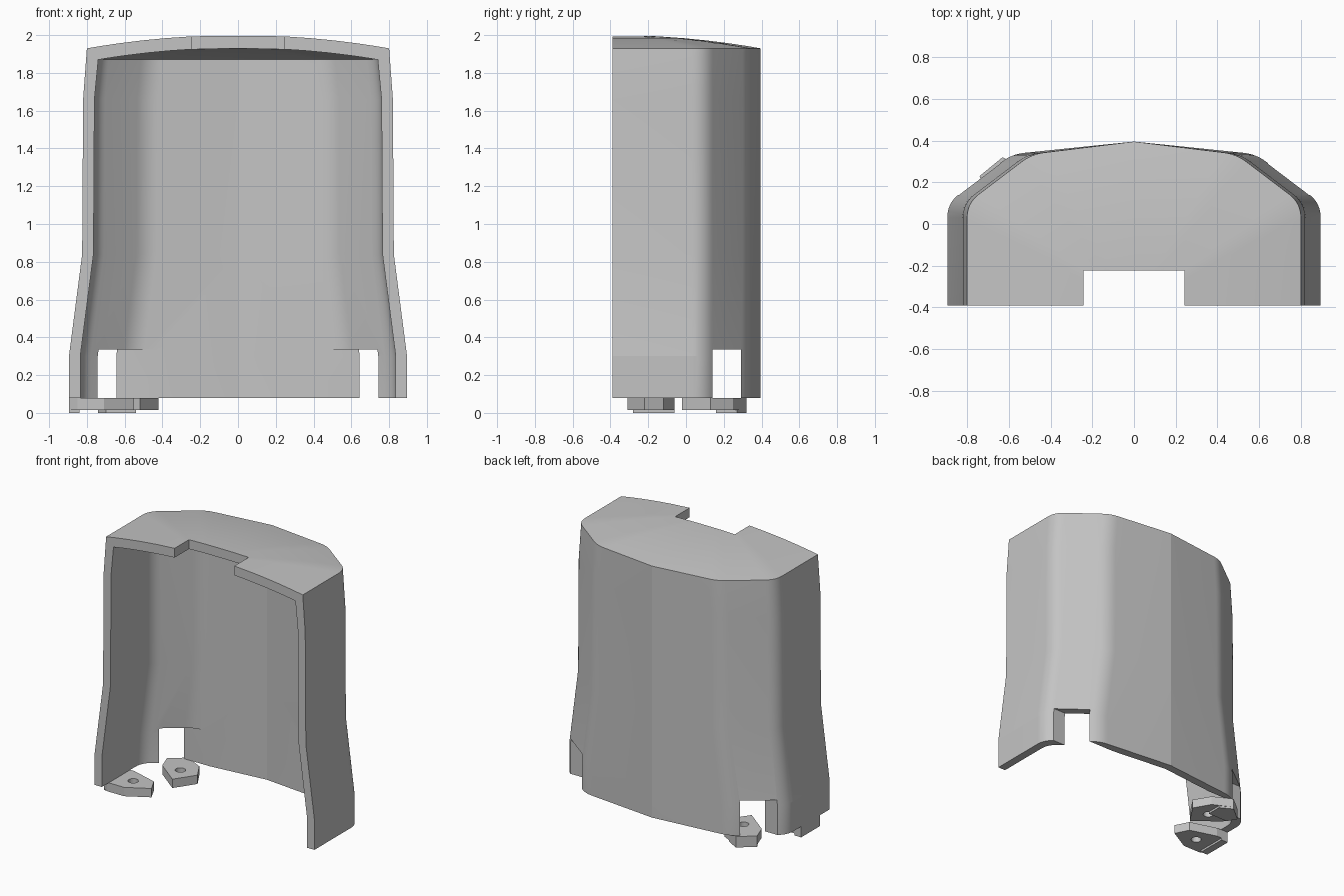
import bpy, bmesh, math
from mathutils import Vector

if "Cube" in bpy.data.objects:
    bpy.data.objects.remove(bpy.data.objects["Cube"])

grey = bpy.data.materials.new("light_grey")
grey.diffuse_color = (0.55, 0.55, 0.55, 1)
grey.use_nodes = True
grey.node_tree.nodes["Principled BSDF"].inputs["Base Color"].default_value = grey.diffuse_color


def make(name, bm, helper=False):
    bmesh.ops.recalc_face_normals(bm, faces=bm.faces[:])
    me = bpy.data.meshes.new(name)
    bm.to_mesh(me)
    bm.free()
    me.materials.append(grey)
    ob = bpy.data.objects.new(name, me)
    bpy.context.collection.objects.link(ob)
    if helper:
        ob.hide_render = True
        ob.hide_viewport = True
        ob.display_type = 'WIRE'
    return ob


def prism(bm, pts, z0, z1):
    """Extruded polygon from z0 to z1."""
    lo = [bm.verts.new((x, y, z0)) for x, y in pts]
    hi = [bm.verts.new((x, y, z1)) for x, y in pts]
    bm.faces.new(lo[::-1])
    bm.faces.new(hi)
    n = len(pts)
    for i in range(n):
        j = (i + 1) % n
        bm.faces.new((lo[i], lo[j], hi[j], hi[i]))


def rect(x0, x1, y0, y1):
    return [(x0, y0), (x1, y0), (x1, y1), (x0, y1)]


def cut(ob, cutter):
    m = ob.modifiers.new("cut", 'BOOLEAN')
    m.operation = 'DIFFERENCE'
    m.solver = 'EXACT'
    m.object = cutter


def fillet(a, b, c, r, n=8):
    """Rounded corner at b between a and c."""
    a, b, c = Vector(a), Vector(b), Vector(c)
    p, q = b + (a - b).normalized() * r, b + (c - b).normalized() * r
    return [p * (1 - t) ** 2 + b * 2 * t * (1 - t) + q * t * t
            for t in (i / n for i in range(n + 1))]


def section(w, by, cx, cy, dy):
    """Plan outline: straight side, chamfer, shallow pointed back, mirrored."""
    a, b, c, d = (w, -0.39), (w, by), (w - cx, cy), (0, dy)
    half = [Vector(a)] + fillet(a, b, c, 0.07) + fillet(b, c, d, 0.06)
    return half + [Vector(d)] + [Vector((-p.x, p.y)) for p in reversed(half)]


def skin(bm, levels, shape, rim, rise):
    """Wall rows lofted up to the rim, then a dome closing on the front edge."""
    rows = [[bm.verts.new((p.x, p.y, z)) for p in section(w, *shape)] for z, w in levels]
    top = section(levels[-1][1], *shape)
    for s in (0.9, 0.78, 0.64, 0.48, 0.3, 0.15):
        rows.append([bm.verts.new((p.x * s, -0.39 + (p.y + 0.39) * s,
                                   rim + rise * (1 - s * s))) for p in top])
    apex = bm.verts.new((0, -0.39, rim + rise))
    for r, q in zip(rows, rows[1:]):
        for i in range(len(r) - 1):
            bm.faces.new((r[i], r[i + 1], q[i + 1], q[i]))
    for i in range(len(top) - 1):
        bm.faces.new((rows[-1][i], rows[-1][i + 1], apex))
    return rows, apex


# Shell: outer skin, inner skin, joined along the front and bottom edges
bm = bmesh.new()
outer, oa = skin(bm, [(0.08, 0.895), (0.30, 0.895), (0.84, 0.825), (1.66, 0.82), (1.93, 0.80)],
                 (0.10, 0.31, 0.335, 0.395), 1.93, 0.07)
inner, ia = skin(bm, [(0.08, 0.835), (0.30, 0.835), (0.84, 0.765), (1.66, 0.76), (1.87, 0.74)],
                 (0.07, 0.273, 0.277, 0.335), 1.87, 0.062)
for i in range(len(outer[0]) - 1):
    bm.faces.new((outer[0][i], inner[0][i], inner[0][i + 1], outer[0][i + 1]))
for k in (0, -1):
    for r in range(len(outer) - 1):
        bm.faces.new((outer[r][k], outer[r + 1][k], inner[r + 1][k], inner[r][k]))
    bm.faces.new((outer[-1][k], oa, ia, inner[-1][k]))
shell = make("shell", bm)

# Openings: slot in the roof and a notch through each rear chamfer
bm = bmesh.new()
prism(bm, rect(-0.243, 0.243, -0.6, -0.222), 1.8, 2.2)
for s in (-1, 1):
    prism(bm, rect(*sorted((s * 0.42, s * 1.1)), 0.14, 0.29), -0.1, 0.335)
cut(shell, make("opening_cutter", bm, True))

# Mounting feet with screw holes, on one side only
feet = [
    ("front_foot", [(-0.895, -0.28), (-0.85, -0.31), (-0.71, -0.31), (-0.55, -0.22),
                    (-0.60, -0.12), (-0.80, -0.06), (-0.895, -0.06)],
     rect(-0.895, -0.84, -0.28, -0.06), (-0.72, -0.19)),
    ("rear_foot", [(-0.70, 0.12), (-0.52, -0.02), (-0.42, 0.13), (-0.49, 0.25),
                   (-0.63, 0.32), (-0.74, 0.23)],
     [(-0.74, 0.23), (-0.70, 0.16), (-0.54, 0.16), (-0.54, 0.27), (-0.63, 0.32)], (-0.56, 0.13)),
]
for name, plate, pad, (hx, hy) in feet:
    bm = bmesh.new()
    prism(bm, plate, 0.015, 0.08)
    foot = make(name, bm)
    bm = bmesh.new()
    prism(bm, [(hx + 0.035 * math.cos(i * math.tau / 24), hy + 0.035 * math.sin(i * math.tau / 24))
               for i in range(24)], -0.1, 0.2)
    cut(foot, make(name + "_hole_cutter", bm, True))
    bm = bmesh.new()
    prism(bm, pad, 0.0, 0.015)
    make(name + "_pad", bm)

# Smooth the rounded corners, keep the creases crisp
bpy.ops.object.select_all(action='DESELECT')
shell.select_set(True)
bpy.context.view_layer.objects.active = shell
bpy.ops.object.modifier_apply(modifier="cut")
bpy.ops.object.shade_smooth_by_angle(angle=math.radians(7.2))
